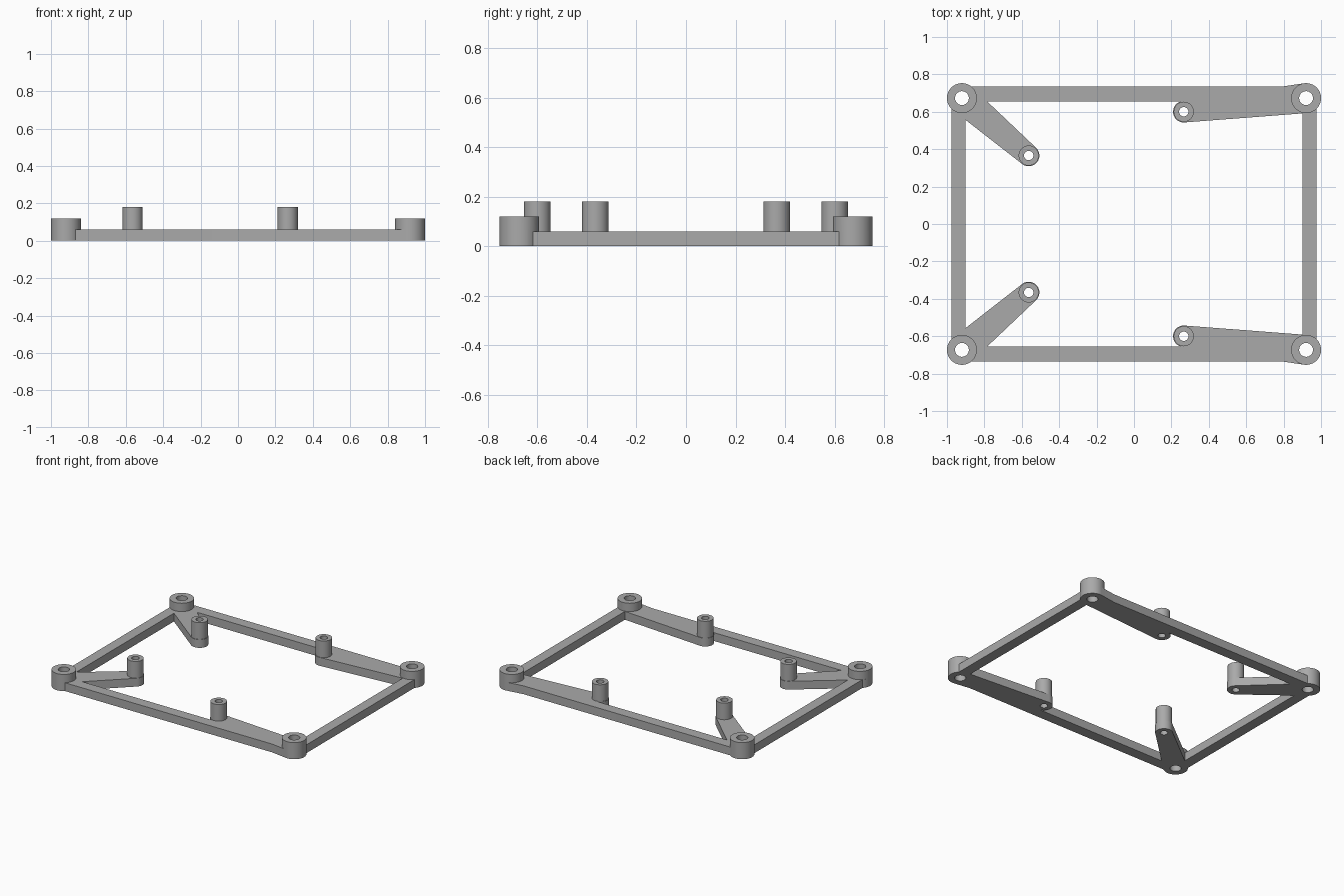
import bpy, bmesh, math
from mathutils import Vector

cube = bpy.data.objects.get("Cube")
if cube:
    bpy.data.objects.remove(cube, do_unlink=True)

# Main dimensions
SEG = 64
RAIL_H, BOSS_H, POST_H = 0.06, 0.12, 0.18
BOSS_R, BOSS_HOLE = 0.08, 0.037
POST_R, POST_HOLE, ARM_R = 0.0537, 0.025, 0.0572
CX, CY = 0.92, 0.673
REAR_POST = (-0.563, 0.366)
SIDE_POST = (0.266, 0.6)

grey = bpy.data.materials.new("plain grey")
grey.use_nodes = True
colour = (0.4, 0.4, 0.4, 1)
grey.diffuse_color = colour
grey.node_tree.nodes["Principled BSDF"].inputs["Base Color"].default_value = colour


def prism(name, outline, z0, z1):
    """Extrude a counter-clockwise outline from z0 to z1."""
    bm = bmesh.new()
    face = bm.faces.new([bm.verts.new((x, y, z0)) for x, y in outline])
    new = bmesh.ops.extrude_face_region(bm, geom=[face])["geom"]
    verts = [v for v in new if isinstance(v, bmesh.types.BMVert)]
    bmesh.ops.translate(bm, vec=(0, 0, z1 - z0), verts=verts)
    bmesh.ops.recalc_face_normals(bm, faces=bm.faces)
    mesh = bpy.data.meshes.new(name)
    bm.to_mesh(mesh)
    bm.free()
    mesh.materials.append(grey)
    obj = bpy.data.objects.new(name, mesh)
    bpy.context.collection.objects.link(obj)
    return obj


def arc(centre, r, start, sweep, n):
    return [(centre[0] + r * math.cos(start + sweep * i / n),
             centre[1] + r * math.sin(start + sweep * i / n)) for i in range(n + 1)]


def cylinder(name, centre, r, z0, z1):
    return prism(name, arc(centre, r, 0, math.tau, SEG)[:-1], z0, z1)


def box(name, x0, x1, y0, y1):
    return prism(name, [(x0, y0), (x1, y0), (x1, y1), (x0, y1)], 0, RAIL_H)


def tapered_arm(name, a, ra, b, rb):
    """Two circles joined by their outer tangents."""
    d = Vector(b) - Vector(a)
    heading = math.atan2(d.y, d.x)
    t = math.acos((ra - rb) / d.length)
    outline = arc(a, ra, heading + t, math.tau - 2 * t, SEG // 2)
    outline += arc(b, rb, heading - t, 2 * t, SEG // 2)
    return prism(name, outline, 0, RAIL_H)


def combine(target, part, operation):
    mod = target.modifiers.new(part.name, 'BOOLEAN')
    mod.operation, mod.solver, mod.object = operation, 'EXACT', part
    bpy.ops.object.select_all(action='DESELECT')
    bpy.context.view_layer.objects.active = target
    target.select_set(True)
    bpy.ops.object.modifier_apply(modifier=mod.name)
    bpy.data.objects.remove(part, do_unlink=True)


parts, holes = [], []

# Four rails of the rectangular frame
frame = box("mounting_frame", -CX, CX, 0.656, 0.734)
parts.append(box("front_rail", -CX, CX, -0.734, -0.656))
for s, side in ((-1, "right"), (1, "left")):
    x0, x1 = sorted((s * 0.902, s * 0.977))
    parts.append(box(side + "_rail", x0, x1, -CY, CY))

# Corner bosses, arms and standoff posts, mirrored front to back
for s, end in ((-1, "front"), (1, "back")):
    for cx, (px, py), side in ((-CX, REAR_POST, "right"), (CX, SIDE_POST, "left")):
        tag = end + "_" + side
        corner, post = (cx, s * CY), (px, s * py)
        parts.append(tapered_arm(tag + "_arm", corner, BOSS_R, post, ARM_R))
        parts.append(cylinder(tag + "_boss", corner, BOSS_R, 0, BOSS_H))
        parts.append(cylinder(tag + "_post", post, POST_R, 0, POST_H))
        holes.append(cylinder(tag + "_boss_hole", corner, BOSS_HOLE, -0.1, 0.3))
        holes.append(cylinder(tag + "_post_hole", post, POST_HOLE, -0.1, 0.3))

for part in parts:
    combine(frame, part, 'UNION')
for hole in holes:
    combine(frame, hole, 'DIFFERENCE')

# Smooth round walls, crisp edges
bpy.ops.object.select_all(action='DESELECT')
frame.select_set(True)
bpy.context.view_layer.objects.active = frame
bpy.ops.object.shade_smooth_by_angle(angle=math.radians(30))
